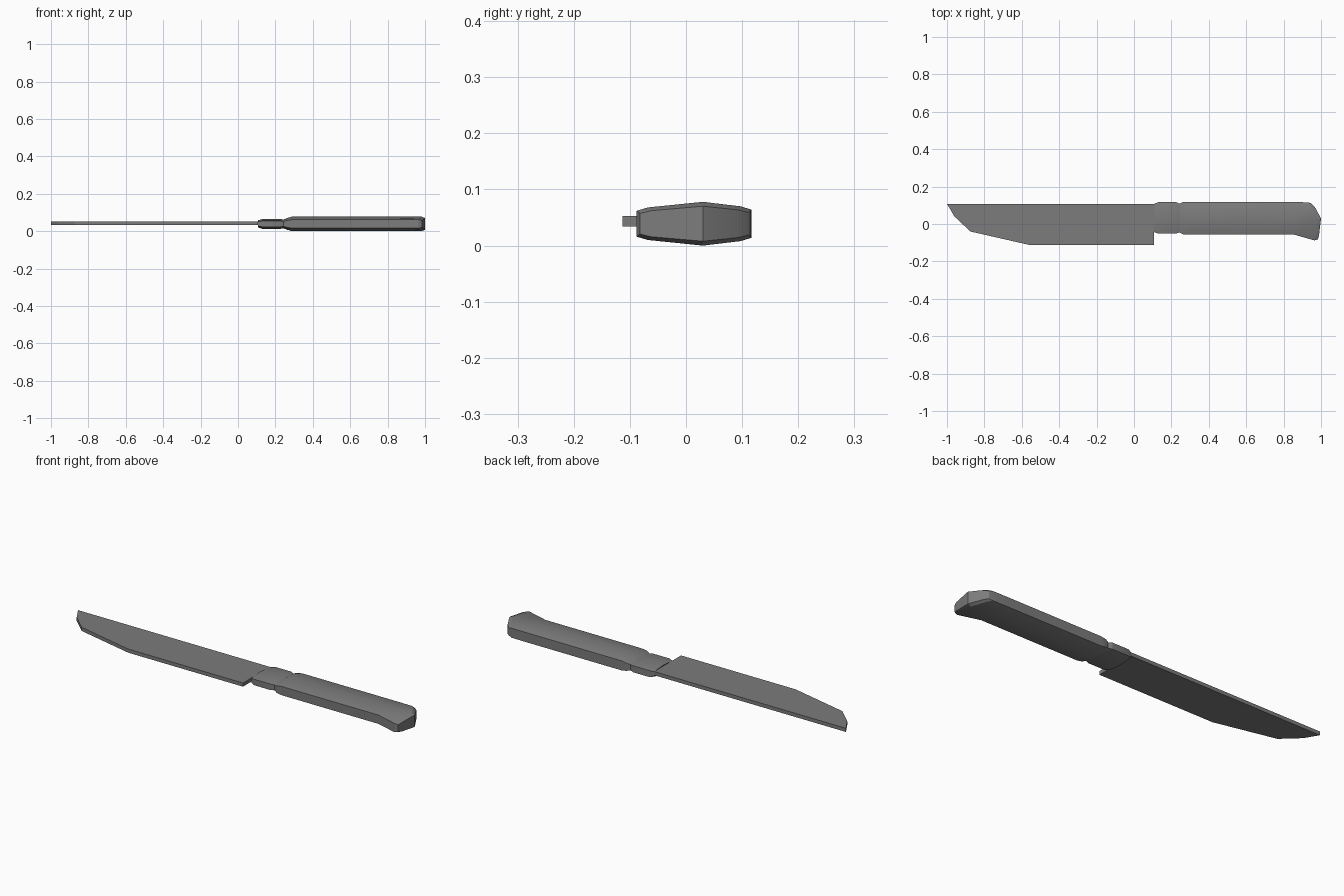
import bpy
import bmesh

if "Cube" in bpy.data.objects:
    bpy.data.objects.remove(bpy.data.objects["Cube"], do_unlink=True)

# One flat grey for the whole knife
grey = bpy.data.materials.new("dark grey")
grey.use_nodes = True
grey.diffuse_color = (0.2, 0.2, 0.2, 1)
grey.node_tree.nodes["Principled BSDF"].inputs["Base Color"].default_value = (0.2, 0.2, 0.2, 1)


def finish(bm, name, smooth):
    bmesh.ops.recalc_face_normals(bm, faces=bm.faces[:])
    mesh = bpy.data.meshes.new(name)
    bm.to_mesh(mesh)
    bm.free()
    mesh.materials.append(grey)
    obj = bpy.data.objects.new(name, mesh)
    bpy.context.collection.objects.link(obj)
    if smooth:
        bpy.ops.object.select_all(action="DESELECT")
        obj.select_set(True)
        bpy.context.view_layer.objects.active = obj
        bpy.ops.object.shade_smooth_by_angle(angle=0.4)
    return obj


# Blade: flat outline extruded upwards
outline = [(-1, 0.108), (-0.96, 0.04), (-0.875, -0.04), (-0.555, -0.113),
           (0.108, -0.113), (0.108, -0.03), (0.16, -0.03), (0.16, 0.108)]
bm = bmesh.new()
face = bm.faces.new([bm.verts.new((x, y, 0.034)) for x, y in outline])
extruded = bmesh.ops.extrude_face_region(bm, geom=[face])
top = [v for v in extruded["geom"] if isinstance(v, bmesh.types.BMVert)]
bmesh.ops.translate(bm, verts=top, vec=(0, 0, 0.019))
finish(bm, "blade", False)

# Handle: ten-sided sections, five columns across, joined along the length
MIDDLE = 0.039
HALF_HEIGHTS = (0.023, 0.029, 0.039, 0.031, 0.025)
BUTT = (0.983, 0.989, 1.0, 0.966, 0.945)  # slanted butt end, per column


def section(xs, low, high, height):
    ys = (low, low + 0.02, 0.03, high - 0.02, high)
    return [(x, y, h * height) for x, y, h in zip(xs, ys, HALF_HEIGHTS)]


sections = [section([x] * 5, low, high, height) for x, low, high, height in [
    (0.108, -0.044, 0.108, 0.5),    # collar
    (0.13, -0.051, 0.117, 0.68),
    (0.225, -0.051, 0.117, 0.68),
    (0.243, -0.045, 0.109, 0.6),    # groove
    (0.262, -0.055, 0.117, 0.8),    # grip
    (0.29, -0.055, 0.117, 1.0),
    (0.85, -0.055, 0.117, 1.0)]]
sections.append(section([x - 0.018 for x in BUTT], -0.088, 0.116, 1.0))
sections.append(section(BUTT, -0.082, 0.112, 0.8))

bm = bmesh.new()
rows = []
for columns in sections:
    upper = [bm.verts.new((x, y, MIDDLE + h)) for x, y, h in columns]
    lower = [bm.verts.new((x, y, MIDDLE - h)) for x, y, h in columns]
    rows.append((upper, lower))
for (u0, l0), (u1, l1) in zip(rows, rows[1:]):
    ring0, ring1 = u0 + l0[::-1], u1 + l1[::-1]
    for i in range(len(ring0)):
        j = (i + 1) % len(ring0)
        bm.faces.new((ring0[i], ring0[j], ring1[j], ring1[i]))
# End caps in vertical strips so the slanted butt stays faceted
for upper, lower in (rows[0], rows[-1]):
    for i in range(len(upper) - 1):
        bm.faces.new((upper[i], upper[i + 1], lower[i + 1], lower[i]))
finish(bm, "handle", True)
